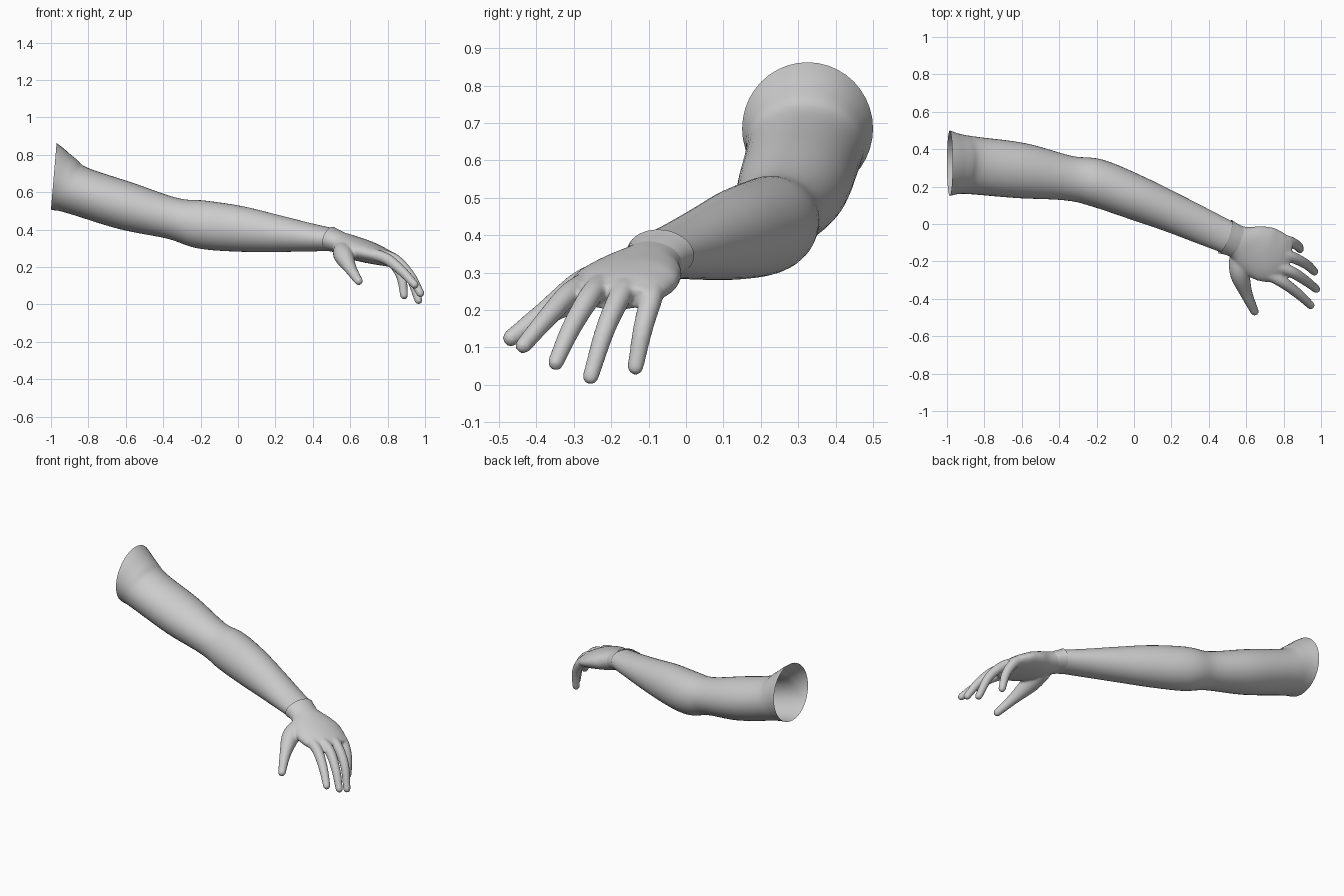
import bpy, bmesh, math
from mathutils import Vector

if "Cube" in bpy.data.objects:
    bpy.data.objects.remove(bpy.data.objects["Cube"])

grey = bpy.data.materials.new("light_grey")
grey.diffuse_color = (0.6, 0.6, 0.6, 1)
grey.use_nodes = True
grey.node_tree.nodes["Principled BSDF"].inputs["Base Color"].default_value = grey.diffuse_color


def spline(pts, steps):
    """Catmull-Rom through rows of (x, y, z, half_width, half_height)."""
    p = [Vector(q) for q in pts]
    p = [p[0] * 2 - p[1]] + p + [p[-1] * 2 - p[-2]]
    out = []
    for i in range(1, len(p) - 2):
        a, b, c, d = p[i - 1:i + 3]
        for s in range(steps):
            t = s / steps
            out.append(0.5 * (2 * b + (c - a) * t + (2 * a - 5 * b + 4 * c - d) * t * t
                              + (3 * b - a - 3 * c + d) * t ** 3))
    return out + [p[-2]]


def loft(bm, pts, sides=32, steps=5, caps=False, start_dir=None):
    """Elliptical tube square to its path."""
    rows = spline(pts, steps)
    rings = []
    for i, r in enumerate(rows):
        before, after = rows[max(i - 1, 0)], rows[min(i + 1, len(rows) - 1)]
        t = (Vector(after[:3]) - Vector(before[:3])).normalized()
        if start_dir and i < 2 * steps:
            t = Vector(start_dir).lerp(t, i / (2 * steps)).normalized()
        side = t.cross(Vector((0, 0, 1))).normalized()
        up = side.cross(t)
        c = Vector(r[:3])
        rings.append([bm.verts.new(c + side * r[3] * math.cos(a) + up * r[4] * math.sin(a))
                      for a in (2 * math.pi * k / sides for k in range(sides))])
    for r0, r1 in zip(rings, rings[1:]):
        for k in range(sides):
            n = (k + 1) % sides
            bm.faces.new((r0[k], r0[n], r1[n], r1[k]))
    if caps:
        bm.faces.new(rings[0])
        bm.faces.new(rings[-1])


def finish(name, bm):
    bmesh.ops.recalc_face_normals(bm, faces=bm.faces)
    for f in bm.faces:
        f.smooth = True
    me = bpy.data.meshes.new(name)
    bm.to_mesh(me)
    bm.free()
    me.materials.append(grey)
    ob = bpy.data.objects.new(name, me)
    bpy.context.collection.objects.link(ob)
    return ob


# Sleeve: open at the shoulder, bent at the elbow, narrow at the wrist
bm = bmesh.new()
loft(bm, [(-0.985, 0.325, 0.685, 0.175, 0.178),
          (-0.93, 0.320, 0.647, 0.160, 0.152),
          (-0.85, 0.312, 0.607, 0.154, 0.132),
          (-0.60, 0.285, 0.527, 0.148, 0.129),
          (-0.35, 0.245, 0.460, 0.120, 0.112),
          (-0.20, 0.220, 0.428, 0.128, 0.129),
          (0.00, 0.145, 0.405, 0.120, 0.123),
          (0.20, 0.062, 0.380, 0.106, 0.100),
          (0.38, -0.018, 0.359, 0.095, 0.076),
          (0.51, -0.076, 0.346, 0.086, 0.060)],
     sides=40, start_dir=(1, 0, -0.085))
finish("sleeve", bm)

# Flared glove cuff around the wrist
bm = bmesh.new()
loft(bm, [(0.488, -0.068, 0.351, 0.096, 0.067),
          (0.515, -0.079, 0.342, 0.090, 0.062),
          (0.555, -0.097, 0.327, 0.086, 0.057)], sides=40, steps=4)
finish("glove_cuff", bm)

# Hand: palm, thumb and fingers fused into one smooth skin
bm = bmesh.new()
loft(bm, [(0.505, -0.075, 0.344, 0.080, 0.054),
          (0.56, -0.098, 0.324, 0.092, 0.060),
          (0.62, -0.128, 0.302, 0.128, 0.062),
          (0.70, -0.160, 0.278, 0.148, 0.058),
          (0.77, -0.178, 0.255, 0.135, 0.048),
          (0.825, -0.190, 0.232, 0.108, 0.034)], caps=True)

digits = {
    "little": [(0.74, -0.085, 0.270), (0.82, -0.092, 0.235), (0.872, -0.115, 0.150), (0.888, -0.135, 0.048)],
    "ring": [(0.75, -0.150, 0.275), (0.84, -0.175, 0.238), (0.92, -0.215, 0.150), (0.965, -0.255, 0.022)],
    "middle": [(0.74, -0.220, 0.275), (0.84, -0.255, 0.238), (0.92, -0.305, 0.155), (0.975, -0.348, 0.060)],
    "index": [(0.72, -0.270, 0.270), (0.80, -0.315, 0.240), (0.88, -0.375, 0.175), (0.945, -0.435, 0.105)],
    "thumb": [(0.56, -0.150, 0.295), (0.565, -0.260, 0.262), (0.60, -0.370, 0.195), (0.645, -0.468, 0.125)],
}
for name, path in digits.items():
    radii = (0.05, 0.054, 0.034, 0.023) if name == "thumb" else (0.032, 0.031, 0.027, 0.022)
    loft(bm, [p + (r, r) for p, r in zip(path, radii)], sides=16, steps=6, caps=True)
    # Rounded fingertip
    tip = bmesh.ops.create_uvsphere(bm, u_segments=16, v_segments=10, radius=radii[-1])
    bmesh.ops.translate(bm, verts=tip["verts"], vec=path[-1])

hand = finish("hand", bm)
fuse = hand.modifiers.new("fuse", 'REMESH')
fuse.mode = 'VOXEL'
fuse.voxel_size = 0.007
fuse.use_smooth_shade = True
soften = hand.modifiers.new("soften", 'SMOOTH')
soften.factor = 0.5
soften.iterations = 8
